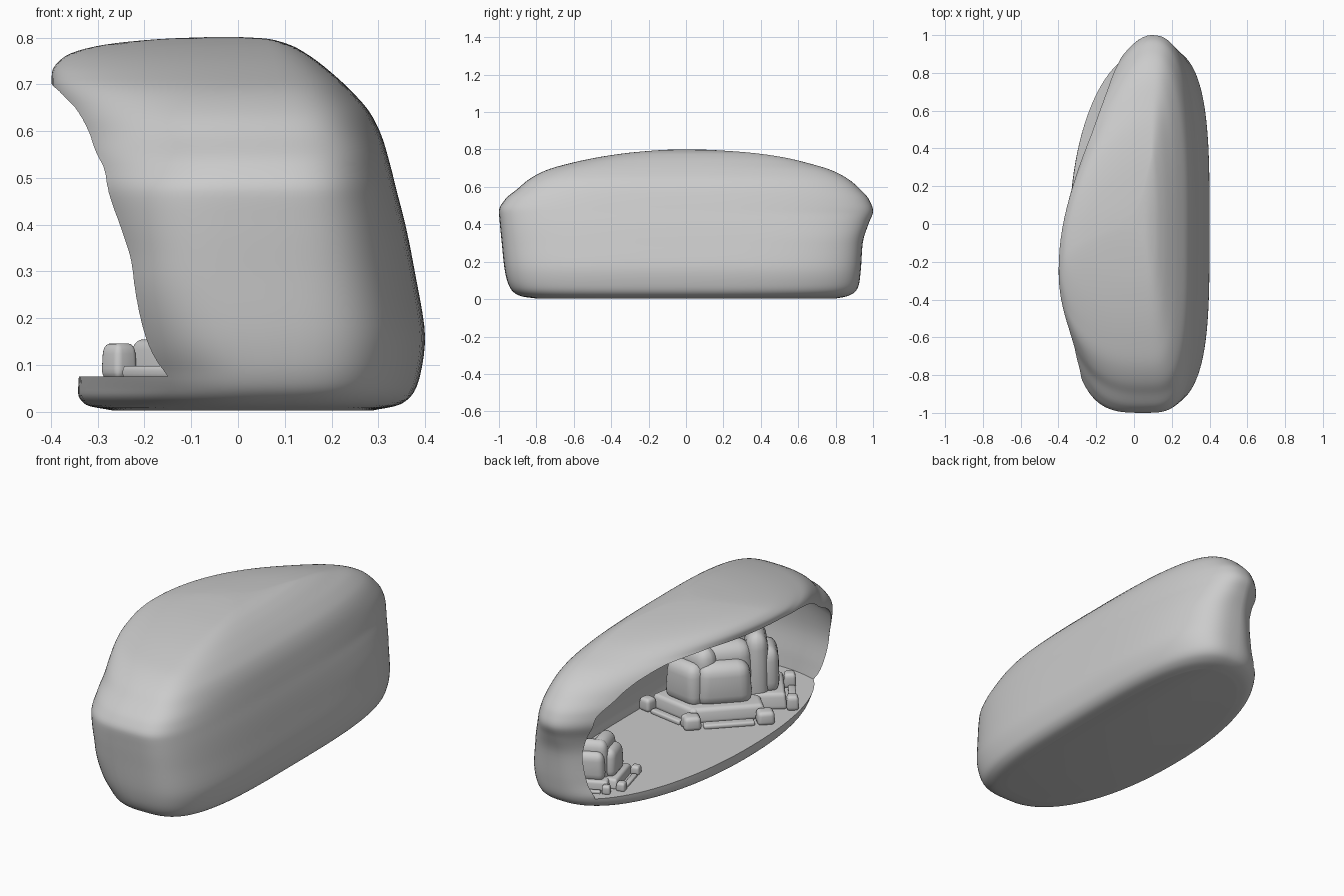
import bpy, bmesh
from math import sin, cos, pi, radians
from mathutils import Matrix, Vector

if "Cube" in bpy.data.objects:
    bpy.data.objects.remove(bpy.data.objects["Cube"])

N = 24  # points per quarter of an outline


def outline(z, xl, xr, yf, yb, nb, nf, nr):
    """Lopsided rounded outline: right-back, left-back, left-front, right-front."""
    pts = []
    tf, tb = min(.05, xr - .03), min(.09, xr - .03)
    yl = max(-.05 - .28 * z, yf * .35)
    quarters = [((tb, 0), xr - tb, yb, nr), ((tb, yl), xl - tb, yb - yl, nb),
                ((tf, yl), xl - tf, yf - yl, nf), ((tf, 0), xr - tf, yf, 3.6)]
    for q, ((cx, cy), a, b, n) in enumerate(quarters):
        for i in range(N):
            t = i / N * pi / 2
            if q % 2:
                t = pi / 2 - t
            c, s = max(cos(t), 0) ** (2 / n), max(sin(t), 0) ** (2 / n)
            pts.append(Vector((cx + a * c, cy + b * s, z)))
    return pts


def spline(levels, steps=5):
    """Smoothly interpolate the rows of level parameters."""
    out = []
    for i in range(len(levels) - 1):
        p1, p2 = levels[i], levels[i + 1]
        p0, p3 = levels[max(i - 1, 0)], levels[min(i + 2, len(levels) - 1)]
        for k in range(steps):
            t = k / steps
            row = []
            for j in range(len(p1)):
                def slope(a, b, c):
                    d1, d2 = b[j] - a[j], c[j] - b[j]
                    return 0 if d1 * d2 <= 0 else 2 * d1 * d2 / (d1 + d2)
                m1 = slope(p0, p1, p2) if i else p2[j] - p1[j]
                m2 = slope(p1, p2, p3) if i < len(levels) - 2 else p2[j] - p1[j]
                row.append((2*t**3 - 3*t*t + 1) * p1[j] + (t**3 - 2*t*t + t) * m1
                           + (3*t*t - 2*t**3) * p2[j] + (t**3 - t*t) * m2)
            out.append(row)
    return out + [levels[-1]]


def loft(name, levels):
    bm = bmesh.new()
    rings = [[bm.verts.new(p) for p in outline(*row)] for row in spline(levels)]
    for a, b in zip(rings, rings[1:]):
        for i in range(len(a)):
            j = (i + 1) % len(a)
            bm.faces.new((a[i], a[j], b[j], b[i]))
    bm.faces.new(rings[0][::-1])
    bm.faces.new(rings[-1])
    bmesh.ops.recalc_face_normals(bm, faces=bm.faces)
    return make(name, bm)


def make(name, bm):
    me = bpy.data.meshes.new(name)
    bm.to_mesh(me)
    bm.free()
    ob = bpy.data.objects.new(name, me)
    bpy.context.collection.objects.link(ob)
    return ob


def smooth(ob, angle=40):
    bpy.ops.object.select_all(action='DESELECT')
    ob.select_set(True)
    bpy.context.view_layer.objects.active = ob
    bpy.ops.object.shade_smooth_by_angle(angle=radians(angle))


# Outer pod: z, left x, right x, front y, back y, then corner fullness
# (left-back, left-front, right-back)
shell = loft("pod_shell", [
    (0.003, -.27, .29, -.80, .80, 2.1, 2.2, 3.0),
    (0.015, -.325, .345, -.88, .86, 2.1, 2.2, 3.0),
    (0.04, -.342, .375, -.925, .905, 2.1, 2.2, 3.1),
    (0.08, -.34, .39, -.95, .925, 2.1, 2.3, 3.2),
    (0.16, -.31, .40, -.97, .935, 2.0, 3.0, 3.3),
    (0.30, -.305, .378, -.985, .945, 1.85, 3.7, 3.3),
    (0.40, -.325, .358, -.995, .975, 1.75, 3.5, 2.9),
    (0.47, -.345, .34, -1.0, 1.0, 1.75, 3.2, 2.6),
    (0.53, -.36, .325, -.97, .98, 1.75, 2.8, 2.6),
    (0.59, -.378, .307, -.90, .928, 1.75, 2.5, 2.6),
    (0.64, -.389, .282, -.84, .87, 1.75, 2.4, 2.6),
    (0.69, -.399, .238, -.745, .775, 1.75, 2.3, 2.6),
    (0.725, -.398, .20, -.625, .66, 1.8, 2.2, 2.5),
    (0.76, -.37, .155, -.46, .51, 1.9, 2.1, 2.4),
    (0.785, -.285, .11, -.28, .32, 2, 2, 2.2),
    (0.798, -.15, .06, -.11, .12, 2, 2, 2),
    (0.801, -.07, .01, -.04, .04, 2, 2, 2),
])

# Hollow cabin, open to the left
cabin = loft("cabin_cutter", [
    (0.075, -.75, .345, -.89, .87, 2.4, 1.9, 2.8),
    (0.15, -.75, .355, -.90, .885, 2.5, 2.0, 3.0),
    (0.30, -.75, .33, -.92, .895, 2.5, 2.1, 3.0),
    (0.48, -.75, .29, -.90, .89, 2.2, 1.8, 2.5),
    (0.58, -.75, .255, -.79, .80, 1.9, 1.5, 2.4),
    (0.65, -.75, .20, -.65, .67, 1.9, 1.5, 2.4),
    (0.69, -.75, .15, -.48, .50, 2.0, 1.5, 2.2),
    (0.705, -.70, .10, -.30, .30, 2.0, 1.5, 2.0),
])
cabin.hide_render = True
cut = shell.modifiers.new("cabin", 'BOOLEAN')
cut.operation, cut.object, cut.solver = 'DIFFERENCE', cabin, 'EXACT'
bpy.context.view_layer.objects.active = shell
bpy.ops.object.modifier_apply(modifier="cabin")
bpy.data.objects.remove(cabin)
smooth(shell)


def block(name, place, loc, size, bevel, taper=1.0):
    """Rounded box standing on loc, narrowed towards its top."""
    bm = bmesh.new()
    bmesh.ops.create_cube(bm, size=1)
    for v in bm.verts:
        k = taper if v.co.z > 0 else 1
        v.co = Vector((v.co.x * size[0] * k, v.co.y * size[1] * k, (v.co.z + .5) * size[2]))
        v.co += Vector(loc)
    bmesh.ops.bevel(bm, geom=bm.edges[:], offset=bevel, segments=4, profile=.5, affect='EDGES')
    bm.transform(place)
    smooth(make(name, bm), 60)


def chair(center, angle, s, sz):
    """Chair facing outward from the middle of its group."""
    m = (Matrix.Translation((*center, .07)) @ Matrix.Rotation(radians(angle), 4, 'Z')
         @ Matrix.Diagonal((s, s, sz, 1)))
    block("seat_base", m, (.17, 0, 0), (.24, .40, .075), .02, .9)
    block("seat_back", m, (.09, 0, .01), (.17, .35, .33), .07, .86)
    block("seat_cushion", m, (.17, 0, .05), (.15, .29, .22), .062, .88)
    block("foot_rest", m, (.335, 0, 0), (.05, .25, .025), .01)
    for side in (-1, 1):
        block("arm_pad", m, (.325, .18 * side, 0), (.085, .09, .068), .02, .9)


# Main seat group and the smaller group at the back
chair((.12, -.43), 135, 1.0, 1.02)
chair((.13, -.35), 80, .78, 1.0)
chair((.01, -.49), 218, .72, 1.12)
chair((.09, .65), 195, .56, .68)
chair((.07, .67), 115, .48, .68)
